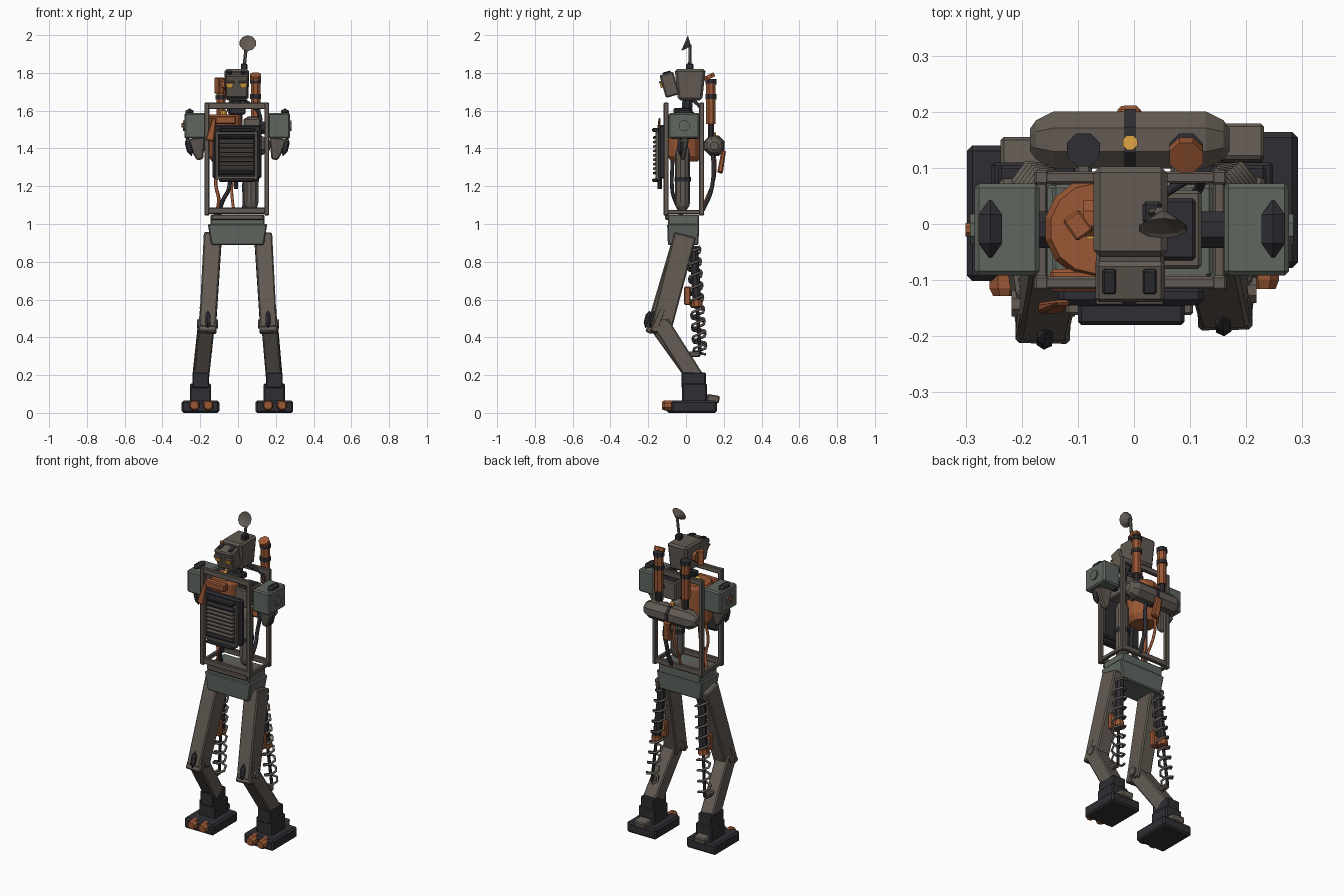
import bpy, bmesh, math
from mathutils import Vector, Matrix, Euler

if "Cube" in bpy.data.objects:
    bpy.data.objects.remove(bpy.data.objects["Cube"])

COL = {'steel': (0.125, 0.105, 0.088), 'dark': (0.028, 0.028, 0.034), 'green': (0.115, 0.132, 0.115),
       'rust': (0.32, 0.095, 0.035), 'amber': (0.75, 0.38, 0.06)}
MAT = {}
for k, c in COL.items():
    MAT[k] = bpy.data.materials.new(k)
    MAT[k].diffuse_color = (*c, 1)


def finish(name, bm, mat, bev=0):
    bmesh.ops.remove_doubles(bm, verts=bm.verts, dist=1e-5)
    bmesh.ops.recalc_face_normals(bm, faces=bm.faces)
    me = bpy.data.meshes.new(name)
    bm.to_mesh(me)
    bm.free()
    me.materials.append(MAT[mat])
    ob = bpy.data.objects.new(name, me)
    bpy.context.collection.objects.link(ob)
    if bev:
        m = ob.modifiers.new('bevel', 'BEVEL')
        m.width, m.segments = bev, 1
    return ob


def box(name, x, y, z, mat='steel', bev=0.006, bottom=(1, 1), rot=(0, 0, 0)):
    """Box from three (min, max) ranges; bottom scales the lower face."""
    bm = bmesh.new()
    bmesh.ops.create_cube(bm, size=1)
    for v in bm.verts:
        if v.co.z < 0:
            v.co.x *= bottom[0]
            v.co.y *= bottom[1]
    size = [b - a for a, b in (x, y, z)]
    mid = [(a + b) / 2 for a, b in (x, y, z)]
    rot = Euler([math.radians(r) for r in rot]).to_matrix().to_4x4()
    bm.transform(Matrix.Translation(mid) @ rot @ Matrix.Diagonal((*size, 1)))
    return finish(name, bm, mat, bev)


def beam(name, a, b, w, d, mat='steel', bev=0.007, taper=1):
    """Rectangular bar from a to b, w wide in x and d deep."""
    a, b = Vector(a), Vector(b)
    zax = (b - a).normalized()
    yax = zax.cross(Vector((1, 0, 0))).normalized()
    xax = yax.cross(zax)
    bm = bmesh.new()
    ends = []
    for p, s in ((a, 1), (b, taper)):
        ends.append([bm.verts.new(p + xax * (i * w * s / 2) + yax * (j * d * s / 2))
                     for i, j in ((-1, -1), (1, -1), (1, 1), (-1, 1))])
    for i in range(4):
        j = (i + 1) % 4
        bm.faces.new((ends[0][i], ends[0][j], ends[1][j], ends[1][i]))
    bm.faces.new(ends[0])
    bm.faces.new(ends[1])
    return finish(name, bm, mat, bev)


def turned(name, a, b, profile, n=8, mat='steel', flat=1):
    """Lathed part along a-b; profile holds (fraction, radius)."""
    a, b = Vector(a), Vector(b)
    q = (b - a).to_track_quat('Z', 'Y')
    bm = bmesh.new()
    rings = []
    for t, r in profile:
        rings.append([bm.verts.new(a.lerp(b, t) + q @ Vector((
            r * flat * math.cos(math.tau * (i + .5) / n), r * math.sin(math.tau * (i + .5) / n), 0)))
            for i in range(n)])
    for r0, r1 in zip(rings, rings[1:]):
        for i in range(n):
            bm.faces.new((r0[i], r0[(i + 1) % n], r1[(i + 1) % n], r1[i]))
    bm.faces.new(rings[0])
    bm.faces.new(rings[-1])
    bmesh.ops.dissolve_degenerate(bm, edges=bm.edges, dist=1e-5)
    return finish(name, bm, mat)


def rod(name, a, b, r, n=8, mat='steel'):
    return turned(name, a, b, [(0, r), (1, r)], n, mat)


def spindle(name, a, b, r, mat='dark'):
    return turned(name, a, b, [(0, 0.002), (.28, r), (.72, r), (1, 0.002)], 6, mat)


def tube(name, pts, r, mat, kind='POLY'):
    cu = bpy.data.curves.new(name, 'CURVE')
    cu.dimensions, cu.bevel_depth, cu.bevel_resolution, cu.use_fill_caps = '3D', r, 1, True
    sp = cu.splines.new(kind)
    sp.points.add(len(pts) - 1)
    for p, c in zip(sp.points, pts):
        p.co = (*c, 1)
    if kind == 'NURBS':
        sp.use_endpoint_u, sp.order_u, sp.resolution_u = True, 3, 4
    cu.materials.append(MAT[mat])
    bpy.context.collection.objects.link(bpy.data.objects.new(name, cu))


# Legs, slightly staggered front to back
for s, side in ((-1, 'left'), (1, 'right')):
    dy, fx = s * 0.012, 0.195 * s - 0.003
    box(side + '_foot', (fx - .1, fx + .1), (-.09 + dy, .152 + dy), (0, .065), 'dark', .01)
    for o in (-.033, .04):
        turned(side + '_toe', (fx + o, -.122 + dy * .5, .04), (fx + o, -.06 + dy, .04),
               [(0, .022), (.25, .029), (1, .029)], 8, 'rust')
    box(side + '_heel', (fx - .04, fx + .04), (.10 + dy, .165 + dy), (.055, .095), rot=(-10, 0, 0))
    box(side + '_ankle', (fx - .056, fx + .056), (-.02, .11), (.06, .155), 'dark')
    box(side + '_ankle_cuff', (fx - .044, fx + .044), (-.024, .105), (.13, .215), 'dark')
    beam(side + '_shin', (.167 * s, -.145 + dy, .475), (fx, .05, .185), .085, .09)
    beam(side + '_thigh', (.162 * s, -.145 + dy, .44), (.133 * s, -.005, .94), .088, .11, taper=1.08)
    beam(side + '_knee_guard', (.163 * s, -.185 + dy, .425), (.157 * s, -.135 + dy, .55), .098, .04, taper=.9)
    spindle(side + '_knee_stud', (.16 * s, -.203 + dy, .45), (.158 * s, -.18 + dy, .54), .016)
    rod(side + '_knee_pin', (.105 * s, -.13 + dy, .47), (.218 * s, -.13 + dy, .47), .025)
    # Shock absorber and its spring
    top, low = Vector((.135 * s, .04, .88)), Vector((.18 * s, .075, .31))
    rod(side + '_damper', top, top.lerp(low, .5), .024, 8, 'dark')
    rod(side + '_damper_collar', top.lerp(low, .5), top.lerp(low, .56), .03, 8, 'rust')
    rod(side + '_damper_rod', top, low, .009, 6, 'dark')
    beam(side + '_damper_mount', low, (fx - .01 * s, -.02, .31), .03, .03)
    box(side + '_thigh_plate', (.15 * s - .03, .15 * s + .03), (-.01, .025), (.57, .67), 'rust')
    q = (low - top).to_track_quat('Z', 'Y')
    tube(side + '_spring', [top.lerp(low, i / 54) + q @ Vector(
        (.037 * math.cos(i * math.tau / 6), .037 * math.sin(i * math.tau / 6), 0)) for i in range(55)], .007, 'steel')

# Pelvis and waist
box('pelvis', (-.16, .155), (-.1, .07), (.888, 1.0), 'green', .006, (.88, .95))
box('pelvis_top', (-.145, .14), (-.095, .07), (.99, 1.05), 'green')
box('waist_plate', (-.14, .135), (-.11, .06), (1.02, 1.05))

# Open torso cage
for y, nm in ((-.105, 'front'), (.083, 'back')):
    for x in (-.165, .152):
        box(nm + '_post', (x - .013, x + .013), (y - .013, y + .013), (1.045, 1.643), bev=.004)
    for z in (1.07, 1.625):
        box(nm + '_rail', (-.175, .16), (y - .011, y + .011), (z - .017, z + .017), bev=.004)
for x in (-.165, .152):
    box('side_rail', (x - .01, x + .01), (-.1, .08), (1.052, 1.075), bev=.003)

# Radiator on the chest
box('radiator_core', (-.135, .125), (-.145, -.11), (1.24, 1.525), 'dark', .01)
for x in (-.112, .096):
    box('radiator_side_frame', (x - .009, x + .009), (-.162, -.14), (1.235, 1.49), bev=.004)
for z in (1.245, 1.482):
    box('radiator_cross_frame', (-.12, .105), (-.162, -.14), (z - .01, z + .01), bev=.004)
for i in range(9):
    z = 1.272 + i * .0235
    box('radiator_slat', (-.098, .084), (-.175, -.145), (z - .007, z + .007), 'dark' if i % 8 == 0 else 'steel', .003, rot=(18, 0, 0))
box('radiator_top_bar', (-.1, .09), (-.18, -.14), (1.487, 1.508), 'dark')
box('radiator_bottom_bar', (-.1, .09), (-.18, -.14), (1.222, 1.24), 'dark')
rod('radiator_drain', (-.01, -.14, 1.185), (-.01, -.14, 1.24), .012, 6, 'dark')
beam('chest_shard', (-.15, -.15, 1.44), (-.125, -.14, 1.56), .045, .02, 'rust', taper=.5)
box('chest_bracket', (-.15, -.01), (-.12, -.08), (1.53, 1.572), 'rust')

# Machinery inside the cage
turned('boiler_drum', (-.07, -.008, 1.33), (-.07, -.008, 1.58), [(0, .07), (.12, .09), (.92, .09), (1, .08)], 14, 'rust')
rod('drum_valve', (-.075, -.01, 1.57), (-.075, -.01, 1.6), .018, 8, 'amber')
turned('gas_bottle', (.07, -.018, 1.07), (.07, -.018, 1.43),
       [(0, .018), (.06, .034), (.12, .04), (.85, .04), (.95, .028), (1, .012)], 10)
rod('bottle_strap', (.07, -.018, 1.225), (.07, -.018, 1.25), .044, 10, 'dark')
box('control_box', (.03, .12), (-.08, .06), (1.45, 1.56))
box('control_box_lid', (.045, .11), (-.065, .045), (1.555, 1.568), 'dark')
rod('neck', (-.005, -.005, 1.5), (-.005, .01, 1.67), .03, 8, 'dark')
box('neck_collar', (-.045, .04), (-.065, .035), (1.58, 1.615), 'dark')

# Shoulders with armour studs and stub arms
for s, side in ((-1, 'left'), (1, 'right')):
    c = .222 * s - .004
    box(side + '_shoulder', (c - .058, c + .058), (-.092, .072), (1.452, 1.588), 'green', .008)
    turned(side + '_shoulder_ridge', (c + .03 * s, -.06, 1.588), (c + .03 * s, .042, 1.588),
           [(0, .003), (.25, .024), (.75, .024), (1, .003)], 6, 'dark')
    beam(side + '_arm_stub', (c, -.015, 1.455), (c - .025 * s, -.015, 1.34), .11, .06, taper=.3)
    spindle(side + '_arm_stud', (c + .045 * s, -.03, 1.46), (c + .02 * s, -.03, 1.36), .018)
    rod(side + '_shoulder_axle', (.1 * s, -.01, 1.51), (c, -.01, 1.51), .035, 8, 'dark')
    rod(side + '_shoulder_cap', (c + .055 * s, -.01, 1.52), (c + .066 * s, -.01, 1.52), .03, 8, 'green')
rod('left_shoulder_bolt', (-.28, -.01, 1.522), (-.3, -.01, 1.522), .013, 8, 'rust')

# Back tank
turned('back_tank', (-.185, .15, 1.415), (.17, .15, 1.415),
       [(0, .022), (.03, .038), (.12, .055), (.88, .055), (.97, .038), (1, .022)], 8)
rod('tank_strap', (-.017, .15, 1.415), (.003, .15, 1.415), .059, 8, 'dark')
rod('tank_valve', (-.007, .145, 1.46), (-.007, .145, 1.485), .014, 8, 'amber')
beam('tank_tag', (.0, .18, 1.27), (-.01, .2, 1.39), .05, .03, 'rust', taper=.8)
for x in (-.09, .08):
    box('tank_bracket', (x - .015, x + .015), (.07, .13), (1.39, 1.44))

# Exhaust stacks
for x, top in ((-.09, 1.75), (.093, 1.755)):
    rod('exhaust_pipe', (x, .132, 1.44), (x, .132, 1.54), .018, 8, 'dark')
    rod('exhaust_stack', (x, .132, 1.53), (x, .132, top), .027, 8, 'rust')
    for z in (top - .08, top):
        rod('exhaust_band', (x, .132, z - .012), (x, .132, z + .012), .032, 8, 'dark')
rod('exhaust_cap', (.093, .128, 1.77), (.093, .118, 1.79), .032, 8, 'rust')

# Hoses
tube('rear_hose', [(.03, .14, 1.38), (.05, .15, 1.3), (.03, .14, 1.2), (.04, .12, 1.13), (.03, .08, 1.06)], .012, 'dark', 'NURBS')
tube('rear_hose_thin', [(-.03, .15, 1.37), (-.02, .16, 1.28), (-.04, .13, 1.17), (-.02, .07, 1.06)], .008, 'rust', 'NURBS')
tube('drum_hose', [(-.1, -.03, 1.35), (-.13, -.05, 1.22), (-.09, -.05, 1.12), (-.12, -.03, 1.05)], .009, 'rust', 'NURBS')
tube('front_hose', [(-.05, -.07, 1.35), (-.03, -.08, 1.2), (-.09, -.06, 1.12), (-.1, -.02, 1.05)], .011, 'dark', 'NURBS')
tube('neck_hose', [(.02, .03, 1.66), (.1, .09, 1.62), (.13, .08, 1.54), (.1, .04, 1.5)], .009, 'dark', 'NURBS')
tube('neck_hose_left', [(-.03, .02, 1.66), (-.06, .0, 1.62), (-.04, -.05, 1.58), (-.02, -.05, 1.53)], .008, 'dark', 'NURBS')

# Head
box('skull', (-.073, .06), (-.06, .104), (1.655, 1.82), 'steel', .012, (.92, .78))
box('face', (-.069, .055), (-.125, -.05), (1.675, 1.8), 'steel', .007, (.95, 1), (16, 0, 0))
for x in (-.044, .028):
    box('eye', (x - .021, x + .021), (-.137, -.115), (1.722, 1.748), 'amber', 0, (.6, 1), (16, 0, 0))
    box('brow', (x - .025, x + .025), (-.144, -.115), (1.749, 1.757), 'steel', .002, rot=(16, 0, 0))
    box('brow_slot', (x - .012, x + .012), (-.125, -.08), (1.797, 1.807), 'dark', .003, rot=(16, 0, 0))
rod('ear_disc', (-.07, .01, 1.74), (-.09, .01, 1.74), .035, 8, 'rust')
box('ear_plate', (-.118, -.082), (-.025, .02), (1.69, 1.775), 'rust', .004, rot=(0, 0, 35))

# Antenna with dish
box('antenna_base', (.015, .05), (.0, .04), (1.815, 1.85), 'dark')
rod('antenna_rod', (.033, .02, 1.84), (.045, .022, 1.95), .009, 6)
turned('antenna_dish', (.052, .02, 1.945), (.052, -.008, 1.957),
       [(0, .008), (.3, .02), (1, .045), (.85, .038), (.6, .008)], 10)

for m in bpy.data.materials:
    if m.users and not m.is_grease_pencil:
        m.use_nodes = True
        m.node_tree.nodes["Principled BSDF"].inputs["Base Color"].default_value = m.diffuse_color
